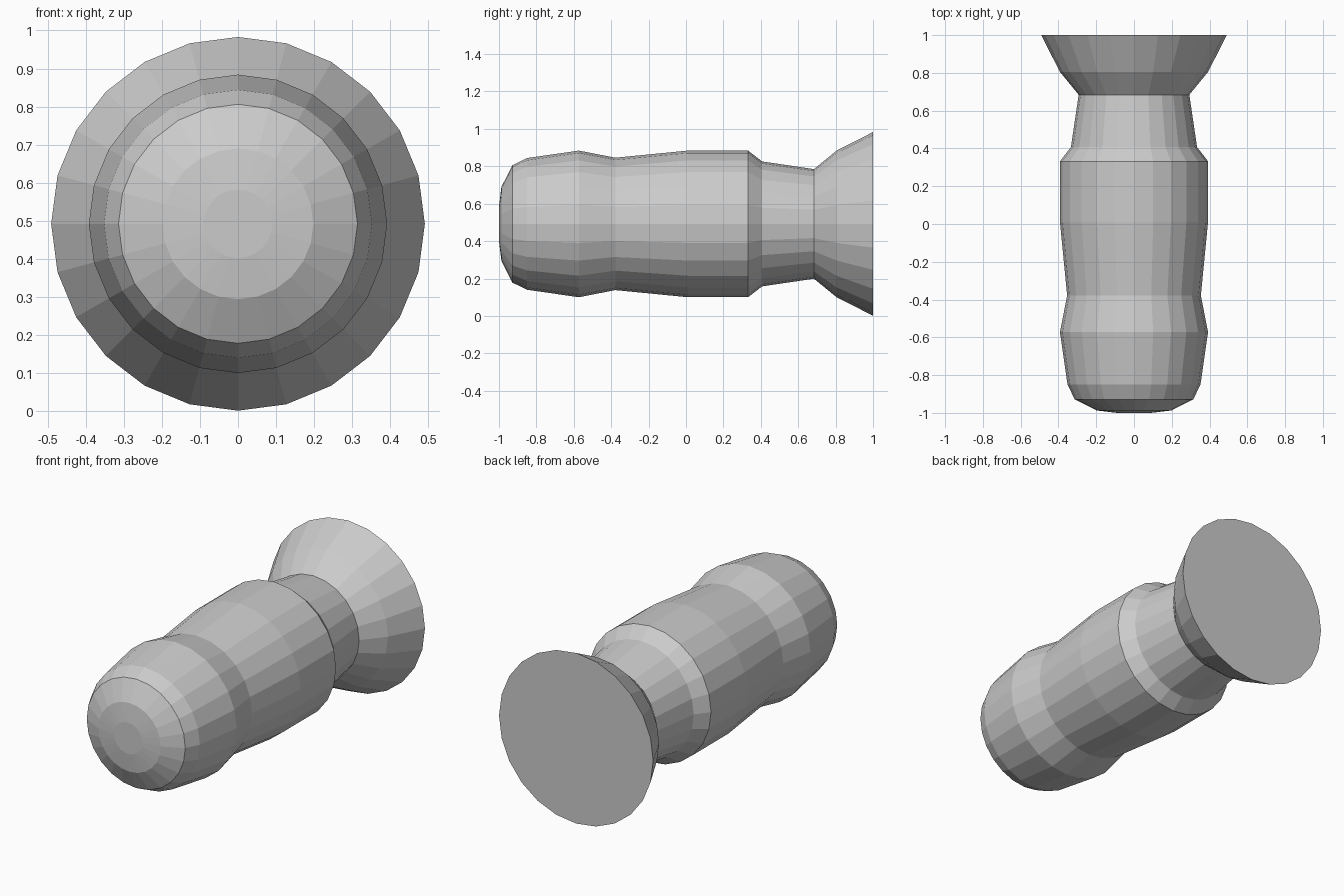
import bpy, bmesh, math

if "Cube" in bpy.data.objects:
    bpy.data.objects.remove(bpy.data.objects["Cube"])

SIDES = 24
AXIS_Z = 0.492

# (y along the axis, radius) from the rounded nose to the flared foot
PROFILE = [
    (-1.0, 0.09), (-0.987, 0.198), (-0.928, 0.314), (-0.85, 0.352),
    (-0.573, 0.392), (-0.378, 0.354), (0.01, 0.392), (0.332, 0.392),
    (0.407, 0.334), (0.684, 0.293), (0.805, 0.392), (1.0, 0.491),
]


def lathe(name, profile):
    bm = bmesh.new()
    rings = []
    for y, r in profile:
        rings.append([bm.verts.new((r * math.sin(2 * math.pi * i / SIDES), y,
                                    AXIS_Z + r * math.cos(2 * math.pi * i / SIDES)))
                      for i in range(SIDES)])
    # side bands
    for a, b in zip(rings, rings[1:]):
        for i in range(SIDES):
            j = (i + 1) % SIDES
            bm.faces.new((a[i], a[j], b[j], b[i]))
    # flat end caps
    bm.faces.new(rings[0])
    bm.faces.new(rings[-1])
    bmesh.ops.recalc_face_normals(bm, faces=bm.faces)
    mesh = bpy.data.meshes.new(name)
    bm.to_mesh(mesh)
    bm.free()
    obj = bpy.data.objects.new(name, mesh)
    bpy.context.collection.objects.link(obj)
    return obj


# one turned body: rounded nose, waist, barrel, neck and flared foot
lathe("turned_body", PROFILE)
